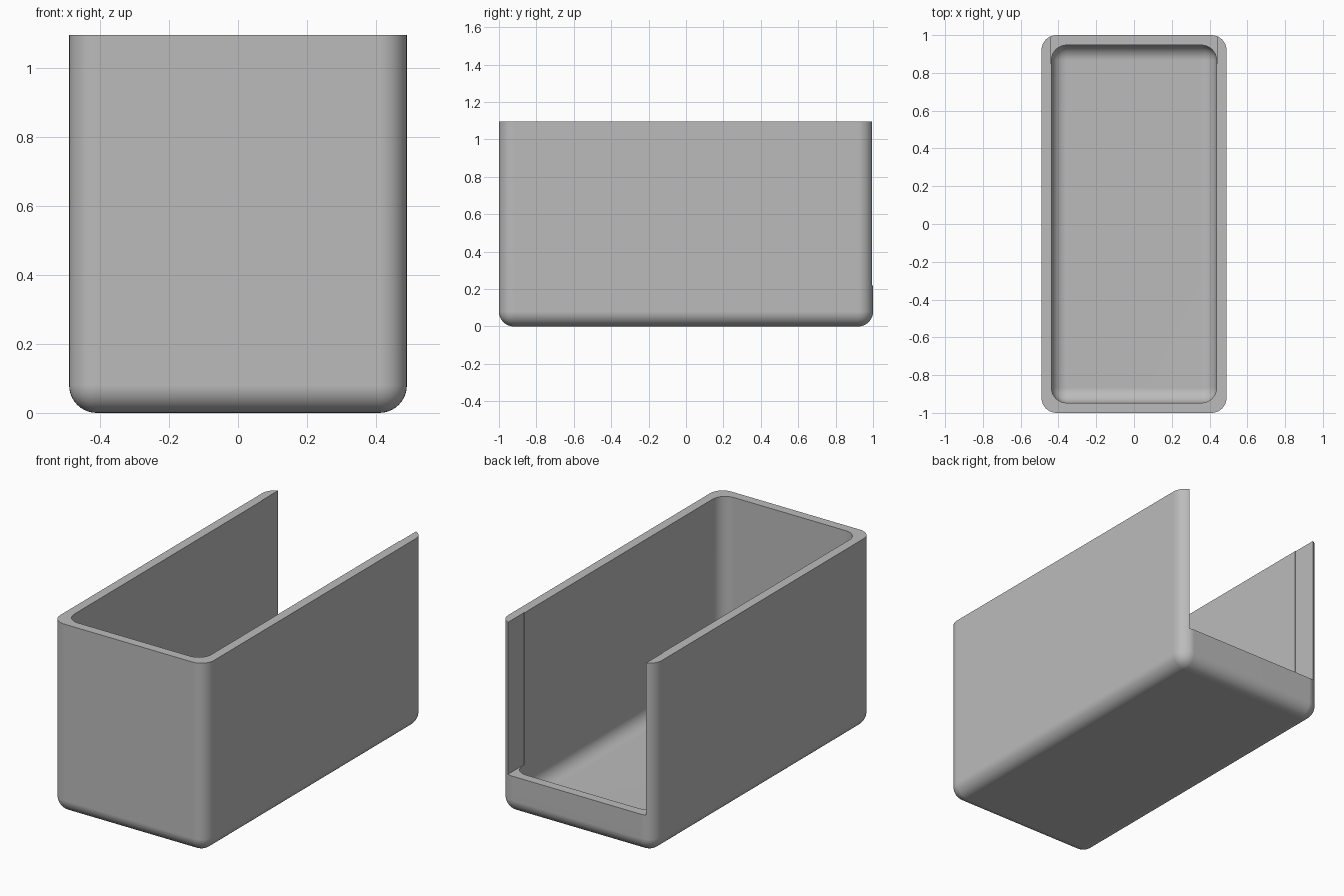
import bpy
import bmesh
import math

if "Cube" in bpy.data.objects:
    bpy.data.objects.remove(bpy.data.objects["Cube"], do_unlink=True)

HALF_X, HALF_Y, HEIGHT = 0.49, 1.0, 1.097
WALL, RADIUS = 0.053, 0.08
LIP_Z = 0.22

grey = bpy.data.materials.new("plain grey")
grey.use_nodes = True
colour = (0.5, 0.5, 0.5, 1)
grey.diffuse_color = colour
grey.node_tree.nodes["Principled BSDF"].inputs["Base Color"].default_value = colour


def box(name, half_x, y0, y1, z0, z1, radius=0):
    """Box whose upright and bottom edges are rounded when a radius is given."""
    bm = bmesh.new()
    bmesh.ops.create_cube(bm, size=1)
    for v in bm.verts:
        v.co.x *= 2 * half_x
        v.co.y = y0 if v.co.y < 0 else y1
        v.co.z = z0 if v.co.z < 0 else z1
    if radius:
        edges = [e for e in bm.edges if min(v.co.z for v in e.verts) == min(u.co.z for u in bm.verts)]
        bmesh.ops.bevel(bm, geom=edges, offset=radius, segments=10, profile=0.5, affect='EDGES')
    bmesh.ops.recalc_face_normals(bm, faces=bm.faces)
    mesh = bpy.data.meshes.new(name)
    bm.to_mesh(mesh)
    bm.free()
    mesh.materials.append(grey)
    obj = bpy.data.objects.new(name, mesh)
    bpy.context.collection.objects.link(obj)
    return obj


def cut(target, cutter):
    mod = target.modifiers.new("cut", 'BOOLEAN')
    mod.operation = 'DIFFERENCE'
    mod.solver = 'EXACT'
    mod.object = cutter
    bpy.context.view_layer.objects.active = target
    bpy.ops.object.modifier_apply(modifier=mod.name)
    bpy.data.objects.remove(cutter, do_unlink=True)


# Rounded outer shell
tray = box("open_ended_tray", HALF_X, -HALF_Y, HALF_Y, 0, HEIGHT, RADIUS)

# Rounded hollow inside
inner_x, inner_y = HALF_X - WALL, HALF_Y - WALL
cut(tray, box("hollow_cutter", inner_x, -inner_y, inner_y, WALL, HEIGHT + 0.3, RADIUS))

# Back opening above a low lip, slightly wider than the hollow
cut(tray, box("opening_cutter", inner_x + 0.003, inner_y - RADIUS - 0.02, HALF_Y + 0.2, LIP_Z, HEIGHT + 0.4))

# Smooth fillets, crisp rims
bpy.ops.object.select_all(action='DESELECT')
tray.select_set(True)
bpy.context.view_layer.objects.active = tray
bpy.ops.object.shade_smooth_by_angle(angle=math.radians(30))
normals = tray.modifiers.new("flat_walls", 'WEIGHTED_NORMAL')
normals.keep_sharp = True
